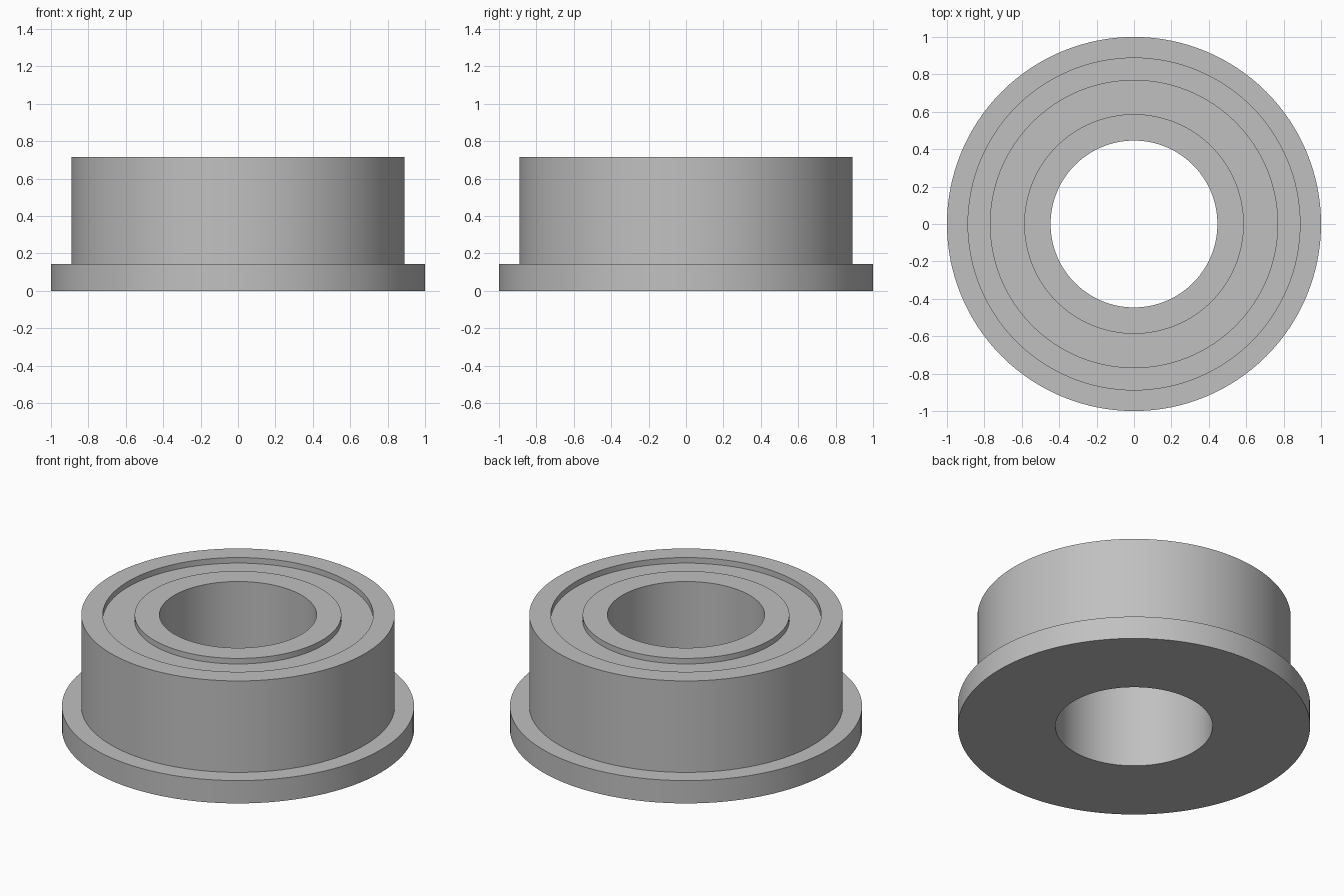
import bpy
import bmesh
import math

cube = bpy.data.objects.get("Cube")
if cube:
    bpy.data.objects.remove(cube, do_unlink=True)

# Plain grey metal
STEEL = (0.53, 0.53, 0.53, 1.0)
steel = bpy.data.materials.new("grey_steel")
steel.use_nodes = True
steel.diffuse_color = STEEL
steel.node_tree.nodes["Principled BSDF"].inputs["Base Color"].default_value = STEEL

# Main sizes
SEGMENTS = 128
BORE, INNER_RING, OUTER_RING, BODY, FLANGE = 0.446, 0.587, 0.768, 0.89, 1.0
FLANGE_TOP, TOP = 0.143, 0.716
GROOVE = TOP - 0.035


def lathe(name, profile, material):
    """Revolve a closed (radius, height) profile around the z axis."""
    bm = bmesh.new()
    rings = []
    for radius, z in profile:
        ring = []
        for i in range(SEGMENTS):
            a = math.tau * i / SEGMENTS
            ring.append(bm.verts.new((radius * math.cos(a), radius * math.sin(a), z)))
        rings.append(ring)
    for k, low in enumerate(rings):
        high = rings[(k + 1) % len(rings)]
        for i in range(SEGMENTS):
            j = (i + 1) % SEGMENTS
            bm.faces.new((low[i], low[j], high[j], high[i]))
    bmesh.ops.recalc_face_normals(bm, faces=bm.faces)
    mesh = bpy.data.meshes.new(name)
    bm.to_mesh(mesh)
    bm.free()
    mesh.materials.append(material)
    obj = bpy.data.objects.new(name, mesh)
    bpy.context.collection.objects.link(obj)
    bpy.ops.object.select_all(action="DESELECT")
    obj.select_set(True)
    bpy.context.view_layer.objects.active = obj
    bpy.ops.object.shade_smooth_by_angle(angle=math.radians(30))
    return obj


# Flanged ring with a shallow groove in its top face and a through bore
lathe("flanged_bearing", [
    (BORE, 0), (FLANGE, 0), (FLANGE, FLANGE_TOP), (BODY, FLANGE_TOP),
    (BODY, TOP), (OUTER_RING, TOP), (OUTER_RING, GROOVE),
    (INNER_RING, GROOVE), (INNER_RING, TOP), (BORE, TOP),
], steel)
